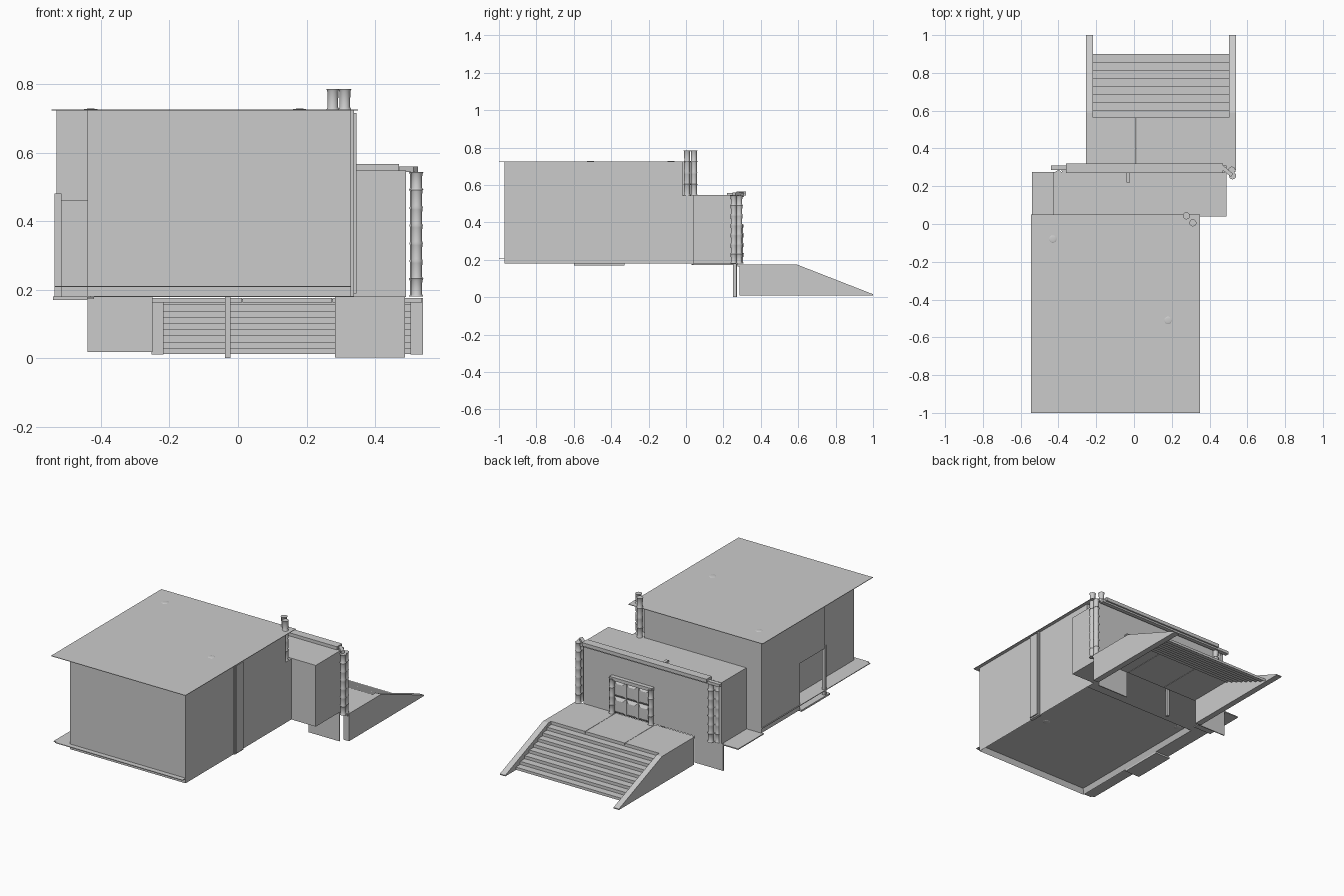
import bpy, bmesh, math
from mathutils import Vector

cube = bpy.data.objects.get("Cube")
if cube:
    bpy.data.objects.remove(cube, do_unlink=True)


def finish(name, bm, smooth=False):
    bmesh.ops.recalc_face_normals(bm, faces=bm.faces)
    mesh = bpy.data.meshes.new(name)
    bm.to_mesh(mesh)
    bm.free()
    obj = bpy.data.objects.new(name, mesh)
    bpy.context.collection.objects.link(obj)
    if smooth:
        bpy.ops.object.select_all(action='DESELECT')
        obj.select_set(True)
        bpy.context.view_layer.objects.active = obj
        bpy.ops.object.shade_smooth_by_angle(angle=math.radians(35))
    return obj


def box_mesh(x, y, z):
    bm = bmesh.new()
    bmesh.ops.create_cube(bm, size=1)
    for v in bm.verts:
        v.co = [r[0] if c < 0 else r[1] for c, r in zip(v.co, (x, y, z))]
    return bm


def box(name, x, y, z):
    return finish(name, box_mesh(x, y, z))


def side_profile(name, points, x0, x1, closed=True):
    """Extrude a y-z outline along x; an open outline stays a sheet."""
    bm = bmesh.new()
    a, b = [[bm.verts.new((x, y, z)) for y, z in points] for x in (x0, x1)]
    n = len(points)
    for i in range(n if closed else n - 1):
        j = (i + 1) % n
        bm.faces.new((a[i], a[j], b[j], b[i]))
    if closed:
        bm.faces.new(a)
        bm.faces.new(b)
    return finish(name, bm)


def column(name, x, y, z0, z1, radius, drums):
    """Stack of tapered drums with a flared base and cap."""
    h = (z1 - z0) / drums
    profile = [(0, z0)]
    for i in range(drums):
        end = i in (0, drums - 1)
        wide = radius if end else radius * 0.92
        low = z0 + i * h
        profile += [(wide, low), (radius * 0.8, low + h * 0.12),
                    (radius * 0.84, low + h * 0.88), (wide, low + h)]
    profile.append((0, z1))
    bm = bmesh.new()
    verts = [bm.verts.new((r, 0, z)) for r, z in profile]
    edges = [bm.edges.new(p) for p in zip(verts, verts[1:])]
    bmesh.ops.spin(bm, geom=verts + edges, axis=(0, 0, 1), cent=(0, 0, 0),
                   angle=math.tau, steps=12)
    bmesh.ops.remove_doubles(bm, verts=bm.verts, dist=0.0002)
    bmesh.ops.translate(bm, verts=bm.verts, vec=(x, y, 0))
    return finish(name, bm, smooth=True)


def stud(name, x, y, z):
    bm = bmesh.new()
    bmesh.ops.create_uvsphere(bm, u_segments=16, v_segments=8, radius=0.02)
    bmesh.ops.scale(bm, verts=bm.verts, vec=Vector((1, 1, 0.12)))
    bmesh.ops.translate(bm, verts=bm.verts, vec=(x, y, z))
    return finish(name, bm, smooth=True)


# Main hall, with its floor set up inside a shallow skirt
bm = box_mesh((-0.44, 0.33), (-0.97, -0.02), (0.18, 0.724))
bottom = [f for f in bm.faces if f.calc_center_median().z < 0.2]
bmesh.ops.inset_region(bm, faces=bottom, thickness=0.02)
bmesh.ops.translate(bm, verts=bottom[0].verts, vec=(0, 0, 0.03))
finish("hall_body", bm)

# Rear of the hall, with an upper corner recess for the roof columns
box("hall_rear", (-0.44, 0.25), (-0.02, 0.04), (0.18, 0.724))
box("hall_rear_corner", (0.25, 0.33), (-0.02, 0.04), (0.18, 0.545))

# Wider rear bay with a low corner opening, its post and sill
bay = [(-0.56, 0.724), (-0.56, 0.46), (-0.33, 0.46), (-0.33, 0.18),
       (0.04, 0.18), (0.04, 0.724)]
side_profile("hall_side_bay", bay, -0.53, -0.44)
box("bay_post", (-0.535, -0.515), (-0.575, -0.56), (0.175, 0.48))
box("bay_sill", (-0.54, -0.44), (-0.6, -0.33), (0.17, 0.18))

box("hall_roof", (-0.545, 0.35), (-1, 0.05), (0.723, 0.726))
box("side_ledge", (-0.535, -0.43), (-0.99, 0.04), (0.207, 0.211))
box("front_ledge", (-0.52, 0.33), (-1, -0.965), (0.207, 0.211))
box("rear_ledge", (-0.54, -0.42), (0.03, 0.275), (0.172, 0.178))

# Chamfered pilaster on the left wall
bm = box_mesh((0.32, 0.346), (-0.515, -0.435), (0.18, 0.724))
outer = [e for e in bm.edges if all(v.co.x > 0.34 for v in e.verts)]
bmesh.ops.bevel(bm, geom=outer, offset=0.008, segments=2, affect='EDGES')
finish("wall_pilaster", bm, smooth=True)

# Studs on the roof and under the floor
for i, (x, y) in enumerate([(-0.43, -0.08), (0.18, -0.51)]):
    stud(f"roof_stud_{i}", x, y, 0.726)
    stud(f"floor_stud_{i}", x + 0.04, y, 0.209)

# Rear annex, its beam and end bracket
box("annex_body", (-0.43, 0.49), (0.04, 0.275), (0.178, 0.547))
box("annex_beam", (-0.36, 0.47), (0.27, 0.32), (0.545, 0.566))
box("annex_beam_trim", (-0.44, 0.49), (0.285, 0.31), (0.535, 0.552))
box("beam_spout", (-0.04, -0.022), (0.22, 0.27), (0.547, 0.557))
bracket = box("beam_bracket", (-0.035, 0.035), (-0.01, 0.01), (-0.008, 0.008))
bracket.location = (0.492, 0.28, 0.552)
bracket.rotation_euler.z = math.radians(-40)

# Paired columns at the annex corners and on the annex roof
pairs = [("left_column", ((0.522, 0.255), (0.518, 0.285)), 0.18, 0.543, 7),
         ("right_column", ((-0.40, 0.265), (-0.365, 0.285)), 0.18, 0.543, 7),
         ("roof_column", ((0.277, 0.043), (0.312, 0.006)), 0.545, 0.785, 4)]
for name, places, z0, z1, drums in pairs:
    for i, (x, y) in enumerate(places):
        column(f"{name}_{i}", x, y, z0, z1, 0.019, drums)

# Doorway with bevelled panels, a frame and short jamb columns
door_x, half = 0.16, 0.12
for col in range(3):
    for row in range(2):
        x = door_x - half + col * 0.08
        z = 0.18 + row * 0.1
        bm = box_mesh((x, x + 0.08), (0.27, 0.28), (z, z + 0.1))
        face = [f for f in bm.faces if f.calc_center_median().y > 0.278]
        bmesh.ops.inset_region(bm, faces=face, thickness=0.025, depth=0.012)
        finish(f"door_panel_{col}_{row}", bm)
box("door_lintel", (door_x - half - 0.02, door_x + half + 0.02),
    (0.27, 0.3), (0.38, 0.4))
for side in (-1, 1):
    column(f"door_jamb_{side}", door_x + side * (half + 0.01), 0.292,
           0.18, 0.39, 0.017, 4)

# Landing of three slabs, open underneath
for i in range(3):
    x = -0.25 + i * 0.263
    box(f"landing_slab_{i}", (x, x + 0.261), (0.275, 0.565), (0.163, 0.176))

# Steps as a folded sheet between two sloping sides
steps, run, rise = 8, 0.34 / 8, 0.145 / 8
fold = [(0.56, 0.173)]
for i in range(steps):
    y, z = fold[-1]
    fold += [(y, z - rise), (y + run, z - rise)]
fold.append((0.9, 0.012))
side_profile("stairs", fold, -0.222, 0.505, closed=False)
slope = [(0.285, 0.01), (0.285, 0.176), (0.59, 0.176), (1, 0.016), (1, 0.01)]
for name, x in (("right_stair_side", -0.253), ("left_stair_side", 0.504)):
    side_profile(name, slope, x, x + 0.036)

# Supports below the annex
box("right_skirt_panel", (-0.44, -0.25), (0.268, 0.274), (0.018, 0.18))
box("left_skirt_panel", (0.283, 0.488), (0.268, 0.274), (0.002, 0.18))
box("centre_post", (-0.038, -0.022), (0.25, 0.267), (0, 0.18))
